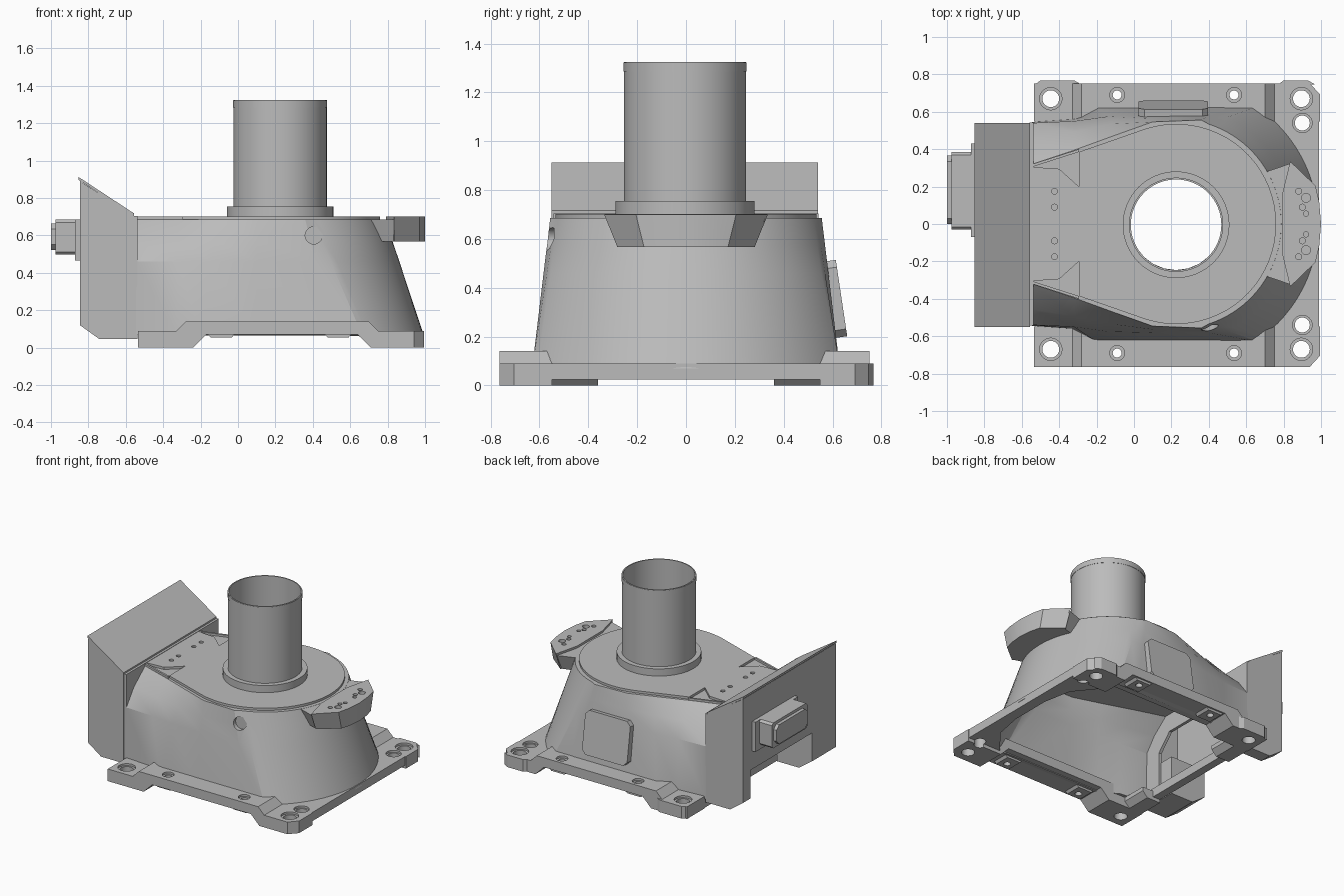
import bpy, bmesh, math
from mathutils import Vector, Matrix

cube = bpy.data.objects.get("Cube")
if cube:
    bpy.data.objects.remove(cube, do_unlink=True)

GREY = (0.5, 0.5, 0.5, 1)
metal = bpy.data.materials.new("plain grey metal")
metal.use_nodes = True
metal.diffuse_color = GREY
metal.node_tree.nodes["Principled BSDF"].inputs["Base Color"].default_value = GREY
CX = 0.225  # tube axis


def finish(bm, name):
    bmesh.ops.recalc_face_normals(bm, faces=bm.faces[:])
    mesh = bpy.data.meshes.new(name)
    bm.to_mesh(mesh)
    bm.free()
    mesh.materials.append(metal)
    ob = bpy.data.objects.new(name, mesh)
    bpy.context.scene.collection.objects.link(ob)
    return ob


def prism_bm(pts, axis, lo, hi):
    place = {"x": lambda u, v, w: (w, u, v), "y": lambda u, v, w: (u, w, v),
             "z": lambda u, v, w: (u, v, w)}[axis]
    bm = bmesh.new()
    a, b = [[bm.verts.new(place(u, v, w)) for u, v in pts] for w in (lo, hi)]
    bm.faces.new(a)
    bm.faces.new(b[::-1])
    n = len(pts)
    for i in range(n):
        bm.faces.new((a[i], a[(i + 1) % n], b[(i + 1) % n], b[i]))
    return bm


def prism(name, pts, axis, lo, hi):
    return finish(prism_bm(pts, axis, lo, hi), name)


def box(name, x, y, z):
    return prism(name, [(x[0], y[0]), (x[1], y[0]), (x[1], y[1]), (x[0], y[1])], "z", *z)


def octagon(u, v, c):
    return [(u[0] + c, v[0]), (u[1] - c, v[0]), (u[1], v[0] + c), (u[1], v[1] - c),
            (u[1] - c, v[1]), (u[0] + c, v[1]), (u[0], v[1] - c), (u[0], v[0] + c)]


def circle(x, y, r, n=32):
    return [(x + r * math.cos(2 * math.pi * i / n), y + r * math.sin(2 * math.pi * i / n))
            for i in range(n)]


def mirror_y(half):
    return half + [(x, -y) for x, y in reversed(half) if abs(y) > 1e-6]


def apply(ob, mod):
    bpy.context.view_layer.objects.active = ob
    bpy.ops.object.modifier_apply(modifier=mod.name)


def cut(ob, cutter):
    cutter.hide_render = True
    mod = ob.modifiers.new("cut", "BOOLEAN")
    mod.operation, mod.solver, mod.object = "DIFFERENCE", "EXACT", cutter
    apply(ob, mod)
    bpy.data.objects.remove(cutter, do_unlink=True)


def drill(ob, x, y, r, lo, hi):
    cut(ob, prism("drill", circle(x, y, r, 24), "z", lo, hi))


# Hollow body: straight walls at the open end blending into a cone
def arc(r, start):
    return [(CX + r * math.cos(math.radians(start * (1 - i / 20))),
             r * math.sin(math.radians(start * (1 - i / 20)))) for i in range(21)]


def blend(p, q, t):
    return [(a + t * (c - a), b + t * (d - b)) for (a, b), (c, d) in zip(p, q)]


low = [(-0.545, 0.545), (-0.33, 0.56), (-0.2, 0.63), (0.1, 0.63), (0.5, 0.63)] + arc(0.767, 55.2)
top = [(-0.545, 0.32), (-0.32, 0.395), (-0.1, 0.475), (0.1, 0.546), (0.36, 0.556)] + arc(0.562, 72)
mid = blend(low, top, 0.63)
mid[:4] = [(-0.545, 0.54), (-0.32, 0.55), (-0.14, 0.575), (0.1, 0.582)]
shoulder = blend(mid, top, 0.51)
shoulder[:3] = [(-0.545, 0.455), (-0.32, 0.493), (-0.12, 0.535)]
bm = bmesh.new()
rings = [[bm.verts.new((x, y, z)) for x, y in mirror_y(ring)]
         for ring, z in ((low, 0.07), (mid, 0.46), (shoulder, 0.575), (top, 0.685))]
for a, b in zip(rings, rings[1:]):
    for i in range(len(a) - 1):
        bm.faces.new((a[i], b[i], b[i + 1], a[i + 1]))
bm.faces.new(rings[-1])
body = finish(bm, "body_shell")
if body.data.polygons[-1].normal.z < 0:
    body.data.flip_normals()
solid = body.modifiers.new("wall", "SOLIDIFY")
solid.thickness, solid.offset = 0.035, -1
apply(body, solid)
drill(body, CX, 0, 0.246, 0.5, 0.8)
cut(body, prism("port", circle(0.405, 0.6, 0.046), "y", -0.75, -0.54))

# End panel with an arched opening
half = [(0.38, 0.045), (0.542, 0.045), (0.542, 0.705)]
arch = [(-0.38, 0.045), (-0.38, 0.4), (-0.27, 0.52), (0.27, 0.52), (0.38, 0.4)]
prism("end_panel", half + [(-u, v) for u, v in reversed(half)] + arch[1:], "x", -0.56, -0.538)

# Keyhole-shaped top plate with two pockets
key = [(-0.55, 0.305), (-0.4, 0.295), (-0.295, 0.2), (-0.295, 0.385)] + arc(0.535, 108)
plate = prism("top_plate", mirror_y(key), "z", 0.68, 0.702)
drill(plate, CX, 0, 0.246, 0.5, 0.8)
for y in (0.175, 0.09, -0.09, -0.175):
    drill(plate, -0.425, y, 0.016, 0.69, 0.72)

# Rim strips beside the pockets
for s in (1, -1):
    prism("pocket_rim", [(-0.545, s * 0.32), (-0.545, s * 0.305), (-0.295, s * 0.385),
                         (-0.295, s * 0.4)], "z", 0.67, 0.7)


# Tube and collar
def sleeve(name, outer, z0, z1):
    ob = prism(name, circle(CX, -0.004, outer, 64), "z", z0, z1)
    cut(ob, prism("bore", circle(CX, -0.004, 0.242, 64), "z", z0 - 0.1, z1 + 0.1))


sleeve("tube", 0.25, 0.68, 1.325)
sleeve("tube_rim", 0.252, 1.285, 1.322)
sleeve("tube_collar", 0.285, 0.695, 0.755)

# Tapered bracket on the rounded end, joined to the body by a lower neck
lug = [(0.79, 0.15), (0.835, 0.335), (0.97, 0.205), (0.99, 0.12), (1.0, 0)]
neck = [(0.68, 0.27), (0.84, 0.325)]


def tapered(name, pts, z1):
    bm = prism_bm(mirror_y(pts), "z", 0.567, z1)
    for v in bm.verts:
        if v.co.z < 0.6:
            v.co.y *= 0.84
    return finish(bm, name)


tapered("bracket_neck", neck, 0.684)
bracket = tapered("end_bracket", lug, 0.7)
for x, y, r in ((0.88, 0.175, 0.016), (0.92, 0.14, 0.024), (0.9, 0.09, 0.016), (0.92, 0.055, 0.014)):
    for s in (1, -1):
        drill(bracket, x, s * y, r, 0.67, 0.75)

# Cross bars joining the two rails
bar = mirror_y([(0.99, 0.57), (0.7, 0.57), (0.87, 0.36), (0.91, 0.15)])
base = prism("closed_end_bar", bar, "z", 0.025, 0.09)
for s in (1, -1):
    drill(base, 0.9, s * 0.54, 0.04, -0.1, 0.2)
    drill(base, 0.9, s * 0.54, 0.052, 0.075, 0.2)
box("open_end_bar", (-0.53, -0.47), (-0.57, 0.57), (0.025, 0.09))

# Side rails with feet, chamfered corners and bolt holes
rail = [(-0.535, 0), (-0.24, 0), (-0.17, 0.07), (0.64, 0.07), (0.71, 0), (0.995, 0), (0.995, 0.09),
        (0.75, 0.09), (0.7, 0.14), (-0.28, 0.14), (-0.33, 0.09), (-0.535, 0.09)]
for s, side, outer in ((1, "back", 0.752), (-1, "front", 0.764)):
    bm = prism_bm(rail, "y", s * 0.548, s * outer)
    bmesh.ops.bisect_plane(bm, geom=bm.verts[:] + bm.edges[:] + bm.faces[:], clear_outer=True,
                           plane_co=(0.94, s * outer, 0), plane_no=Vector((0.06, s * 0.055, 0)))
    bmesh.ops.holes_fill(bm, edges=[e for e in bm.edges if e.is_boundary])
    ob = finish(bm, side + "_rail")
    for x in (-0.445, 0.895):
        drill(ob, x, s * 0.67, 0.045, -0.1, 0.2)
        drill(ob, x, s * 0.67, 0.06, 0.075, 0.2)
    drill(ob, 0.9, s * 0.54, 0.04, -0.1, 0.2)
    drill(ob, 0.9, s * 0.54, 0.052, 0.075, 0.2)
    for x in (-0.09, 0.535):
        drill(ob, x, s * 0.69, 0.024, -0.1, 0.2)
        drill(ob, x, s * 0.69, 0.04, 0.125, 0.2)
        # Small pads under the rail, drilled with it
        pad = prism(side + "_pad", [(x - 0.075, 0.075), (x - 0.055, 0.053), (x + 0.055, 0.053),
                                    (x + 0.075, 0.075)], "y", s * 0.62, s * 0.74)
        drill(pad, x, s * 0.69, 0.024, -0.1, 0.2)
    # Inner extension of the feet at the open end, sloped on the inside
    prism(side + "_foot", [(-0.53, 0), (-0.42, 0), (-0.38, 0.04), (-0.38, 0.07), (-0.53, 0.07)],
          "y", s * 0.36, s * 0.55)
for x0, x1 in ((-0.53, -0.3), (0.77, 0.95)):
    prism("back_boss", [(x0, 0.745), (x1 + 0.02, 0.745), (x1 - 0.02, 0.768), (x0 + 0.03, 0.768)],
          "z", 0, 0.09)

# Tilted inspection lid on the back wall
lid = prism("side_lid", octagon((-0.185, 0.185), (-0.158, 0.158), 0.03), "y", -0.03, 0.019)
turn = Matrix.Translation((0.21, 0.618, 0.355)) @ Matrix.Rotation(math.radians(8.5), 4, "X")
lid.data.transform(turn)

# Sheet cover over the open end
side = [(-0.845, 0.12), (-0.74, 0.045), (-0.557, 0.045), (-0.557, 0.705), (-0.845, 0.89)]
prism("cover_back_side", side, "y", 0.525, 0.54)
prism("cover_front_side", side, "y", -0.55, -0.535)
prism("cover_roof", [(-0.852, 0.912), (-0.555, 0.717), (-0.555, 0.7), (-0.852, 0.897)], "y", -0.55, 0.54)
prism("cover_wall", [(-0.55, 0.12), (-0.55, 0.89), (0.54, 0.89), (0.54, 0.12), (0.45, 0.12),
                     (0.45, 0.33), (-0.27, 0.33), (-0.27, 0.12)], "x", -0.845, -0.83)
leg = side[:3] + [(-0.557, 0.33), (-0.845, 0.33)]
prism("cover_front_leg", leg, "y", -0.55, -0.27)
prism("cover_back_leg", leg, "y", 0.45, 0.54)

# Connector housing on the cover
box("connector_base", (-0.872, -0.84), (-0.07, 0.43), (0.465, 0.685))
prism("connector_hood", octagon((-0.03, 0.385), (0.497, 0.685), 0.015), "x", -0.976, -0.86)
prism("connector_cap", octagon((0.0, 0.365), (0.522, 0.665), 0.03), "x", -1.0, -0.97)

# Smooth curved faces, keep edges sharp
for ob in bpy.context.scene.objects:
    ob.select_set(ob.type == "MESH")
bpy.context.view_layer.objects.active = body
bpy.ops.object.shade_smooth_by_angle(angle=math.radians(25))
